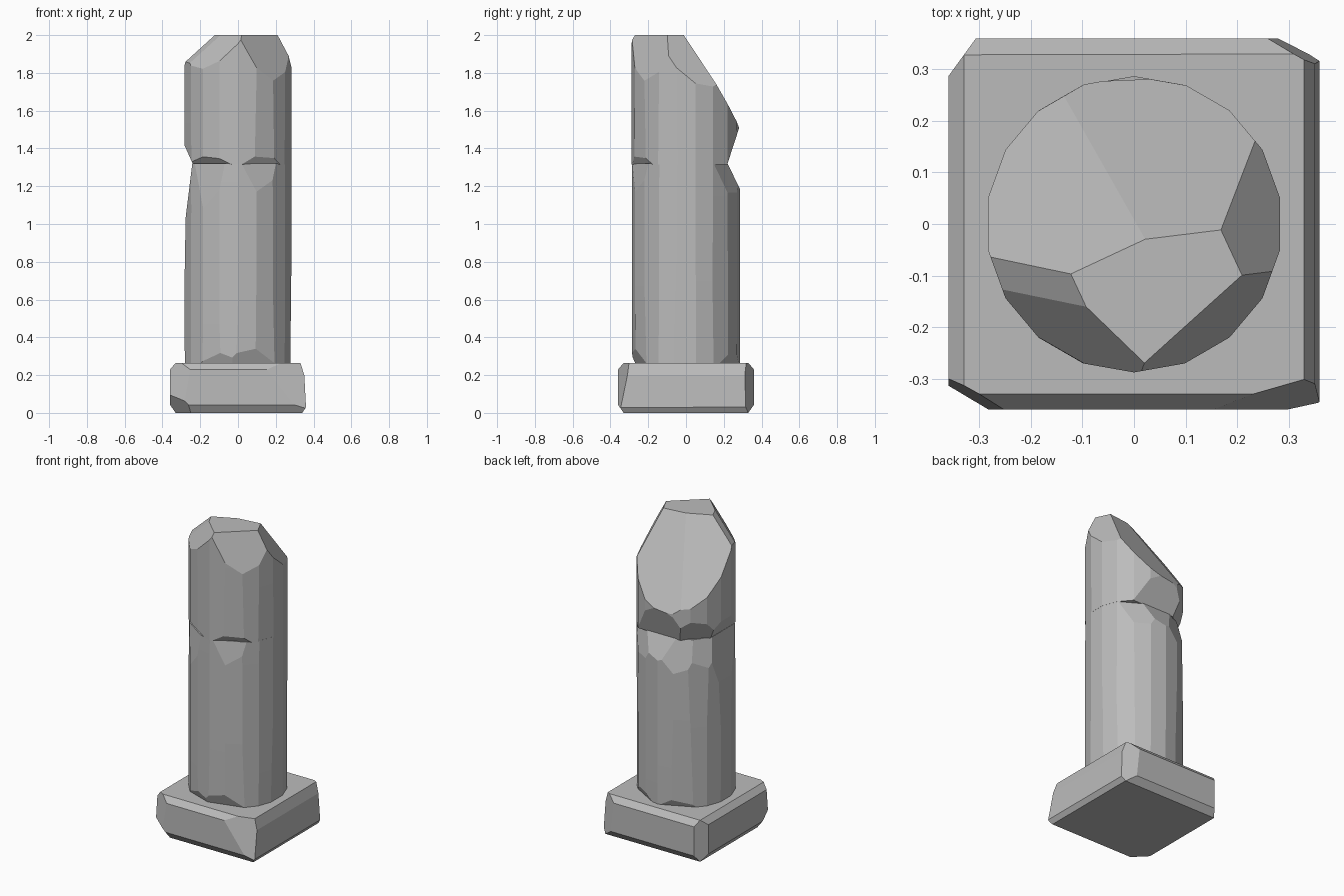
import bpy
import bmesh
import math
import random
from mathutils import Matrix, Vector

cube = bpy.data.objects.get("Cube")
if cube:
    bpy.data.objects.remove(cube, do_unlink=True)

random.seed(4)

stone = bpy.data.materials.new("grey_stone")
stone.use_nodes = True
stone.diffuse_color = (0.5, 0.5, 0.5, 1)
shader = next(n for n in stone.node_tree.nodes if n.type == "BSDF_PRINCIPLED")
shader.inputs["Base Color"].default_value = stone.diffuse_color
shader.inputs["Roughness"].default_value = 0.9


def chip(bm, heading, reach, z, tilt):
    """Slice off all stone beyond a plane; tilt is how far the cut faces up."""
    a, t = math.radians(heading), math.radians(tilt)
    out = Vector((math.cos(a), math.sin(a), 0))
    normal = out * math.cos(t) + Vector((0, 0, math.sin(t)))
    cut = bmesh.ops.bisect_plane(
        bm, geom=bm.verts[:] + bm.edges[:] + bm.faces[:], dist=0.0001,
        plane_co=out * reach + Vector((0, 0, z)), plane_no=normal, clear_outer=True)
    rim = [e for e in cut["geom_cut"] if isinstance(e, bmesh.types.BMEdge) and e.is_boundary]
    if rim:
        bmesh.ops.edgenet_fill(bm, edges=rim)


def finish(name, bm):
    bmesh.ops.remove_doubles(bm, verts=bm.verts, dist=0.002)
    bmesh.ops.recalc_face_normals(bm, faces=bm.faces)
    mesh = bpy.data.meshes.new(name)
    bm.to_mesh(mesh)
    bm.free()
    mesh.materials.append(stone)
    obj = bpy.data.objects.new(name, mesh)
    bpy.context.collection.objects.link(obj)


def drum(bottom, top, radius, sides=18):
    """Rough-hewn cylinder with slightly uneven facets."""
    bm = bmesh.new()
    bmesh.ops.create_cone(bm, cap_ends=True, segments=sides, radius1=radius,
                          radius2=radius, depth=top - bottom,
                          matrix=Matrix.Translation((0, 0, (top + bottom) / 2)))
    for i in range(sides):
        chip(bm, 360 * i / sides, radius * random.uniform(0.98, 1.0),
             (top + bottom) / 2, random.uniform(-0.8, 0.8))
    return bm


# Square plinth with worn edges
plinth = bmesh.new()
bmesh.ops.create_cube(plinth, size=1, matrix=Matrix.Translation((0, 0, 0.1325))
                      @ Matrix.Diagonal((0.72, 0.72, 0.265, 1)))
for heading in (-90, 90, 180):
    chip(plinth, heading, 0.33, 0.265, 40)
    chip(plinth, heading, 0.33, 0, -35)
chip(plinth, 0, 0.33, 0.265, 18)
chip(plinth, 0, 0.36, 0.03, 3)
chip(plinth, 0, 0.34, 0, -34)
chip(plinth, 144, 0.46, 0.13, 0)
chip(plinth, 61, 0.446, 0.13, 3)
chip(plinth, 241, 0.446, 0.13, 5)
chip(plinth, 225, 0.41, 0, -35)
chip(plinth, -74, 0.382, 0.26, 12)
finish("plinth", plinth)

# Lower shaft, worn towards the crack and chipped at the foot
lower = drum(0.255, 1.32, 0.287)
chip(lower, 180, 0.242, 1.32, 7)
chip(lower, 180, 0.283, 0.7, 1)
chip(lower, 90, 0.22, 1.32, 26)
chip(lower, 115, 0.235, 1.32, 14)
chip(lower, 145, 0.245, 1.32, 12)
chip(lower, 60, 0.25, 1.32, 12)
chip(lower, 235, 0.265, 1.32, 5)
chip(lower, -65, 0.265, 1.32, 8)
chip(lower, -75, 0.255, 0.27, -22)
for heading in (60, 115, 250):
    chip(lower, heading, 0.265, 0.27, -24)
finish("lower_shaft", lower)

# Upper shaft, snapped off at a slant
upper = drum(1.315, 2.0, 0.288)
chip(upper, 115, -0.036, 2, 34)
chip(upper, 97, -0.032, 2, 32)
chip(upper, 25, 0.148, 2, 27)
chip(upper, -48, 0.214, 2, 17)
chip(upper, 226, 0.18, 2, 31)
chip(upper, 205, 0.152, 2, 42)
# Chips along the underside of the crack
chip(upper, 180, 0.24, 1.32, -24)
chip(upper, 90, 0.22, 1.32, -18)
chip(upper, 135, 0.235, 1.32, -22)
chip(upper, 235, 0.25, 1.315, -42)
chip(upper, -62, 0.26, 1.315, -28)
finish("upper_shaft", upper)
